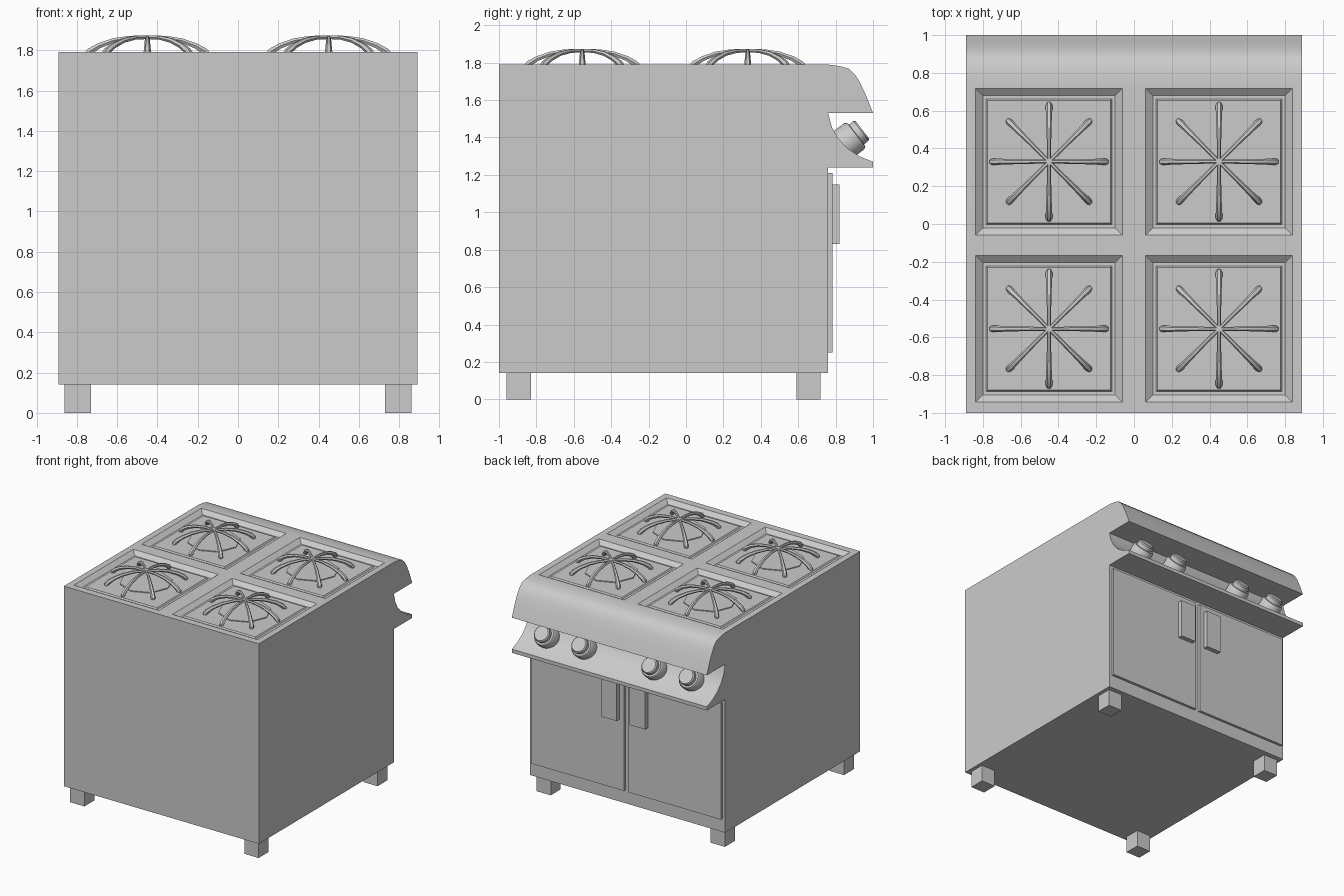
import bpy, bmesh, math
from mathutils import Vector

if "Cube" in bpy.data.objects:
    bpy.data.objects.remove(bpy.data.objects["Cube"])


def make(name, bm, smooth=False):
    bmesh.ops.recalc_face_normals(bm, faces=bm.faces[:])
    me = bpy.data.meshes.new(name)
    bm.to_mesh(me)
    bm.free()
    ob = bpy.data.objects.new(name, me)
    bpy.context.collection.objects.link(ob)
    if smooth:
        smooth_obj(ob)
    return ob


def smooth_obj(ob):
    bpy.ops.object.select_all(action='DESELECT')
    ob.select_set(True)
    bpy.context.view_layer.objects.active = ob
    bpy.ops.object.shade_smooth_by_angle(angle=math.radians(35))


def loft(bm, loops):
    """Skin closed loops of points and cap both ends."""
    rings = [[bm.verts.new(p) for p in loop] for loop in loops]
    for a, b in zip(rings, rings[1:]):
        for i in range(len(a)):
            j = (i + 1) % len(a)
            bm.faces.new((a[i], a[j], b[j], b[i]))
    bm.faces.new(rings[0])
    bm.faces.new(rings[-1][::-1])


def box(name, x0, x1, y0, y1, z0, z1):
    bm = bmesh.new()
    loft(bm, [[(x0, y0, z), (x1, y0, z), (x1, y1, z), (x0, y1, z)] for z in (z0, z1)])
    return make(name, bm)


def square(cx, cy, h, z):
    return [(cx + sx * h, cy + sy * h, z) for sx, sy in ((-1, -1), (1, -1), (1, 1), (-1, 1))]


def turned(name, profile, origin, axis, sides):
    """Revolve (radius, height) pairs about an axis."""
    q = Vector(axis).to_track_quat('Z', 'Y')
    o = Vector(origin)
    bm = bmesh.new()
    loft(bm, [[o + q @ Vector((r * math.cos(t), r * math.sin(t), h))
               for t in (2 * math.pi * i / sides for i in range(sides))] for r, h in profile])
    return make(name, bm, True)


BURNERS = [(x, y) for x in (-0.45, 0.45) for y in (-0.555, 0.33)]
TOP, FLOOR = 1.79, 1.76

# Cabinet with rolled front hood and concave control panel
side = [(-1, 0.14), (0.76, 0.14), (0.76, 1.24), (1, 1.24), (1, 1.27), (0.925, 1.3),
        (0.86, 1.345), (0.81, 1.40), (0.78, 1.455), (0.76, 1.53), (1, 1.53), (0.965, 1.62),
        (0.93, 1.695), (0.905, 1.735), (0.87, 1.768), (0.82, 1.782), (0.76, TOP), (-1, TOP)]
bm = bmesh.new()
loft(bm, [[(x, y, z) for y, z in side] for x in (-0.89, 0.89)])
body = make("cabinet", bm)

# Sloped burner wells cut into the top
bm = bmesh.new()
for cx, cy in BURNERS:
    loft(bm, [square(cx, cy, 0.35, FLOOR), square(cx, cy, 0.388, TOP), square(cx, cy, 0.388, TOP + 0.1)])
cutter = make("well_cutter", bm)
mod = body.modifiers.new("wells", 'BOOLEAN')
mod.operation = 'DIFFERENCE'
mod.solver = 'EXACT'
mod.object = cutter
bpy.context.view_layer.objects.active = body
body.select_set(True)
bpy.ops.object.modifier_apply(modifier=mod.name)
bpy.data.objects.remove(cutter)
smooth_obj(body)

for n, (cx, cy) in enumerate(BURNERS):
    # Raised plate in the well and its octagonal burner
    bm = bmesh.new()
    loft(bm, [square(cx, cy, 0.34, FLOOR - 0.01), square(cx, cy, 0.325, FLOOR + 0.01)])
    make(f"burner_plate_{n}", bm)
    turned(f"burner_{n}", [(0.2, 0), (0.2, 0.012)], (cx, cy, FLOOR + 0.005), (0, 0, 1), 8)
    # Arched eight-spoke grate
    cu = bpy.data.curves.new(f"grate_{n}", 'CURVE')
    cu.dimensions = '3D'
    cu.bevel_depth = 0.018
    cu.bevel_resolution = 1
    cu.use_fill_caps = True
    arch = [(0, 1.864, 0.55), (0.09, 1.862, 0.62), (0.17, 1.848, 0.72), (0.24, 1.822, 0.85),
            (0.285, 1.795, 1), (0.302, 1.775, 0.95), (0.305, 1.76, 0.7)]
    for k in range(8):
        a = k * math.pi / 4
        sp = cu.splines.new('POLY')
        sp.points.add(len(arch) - 1)
        for p, (r, z, w) in zip(sp.points, arch):
            p.co = (cx + r * math.cos(a), cy + r * math.sin(a), z, 1)
            p.radius = w
    ob = bpy.data.objects.new(f"grate_{n}", cu)
    bpy.context.collection.objects.link(ob)
    bpy.ops.object.select_all(action='DESELECT')
    ob.select_set(True)
    bpy.context.view_layer.objects.active = ob
    bpy.ops.object.convert(target='MESH')
    smooth_obj(bpy.context.object)

# Control knobs
for n, x in enumerate((-0.66, -0.32, 0.32, 0.66)):
    turned(f"knob_{n}", [(0.088, -0.02), (0.088, 0.07), (0.08, 0.082), (0.066, 0.084),
                         (0.066, 0.115), (0.058, 0.124)],
           (x, 0.845, 1.365), (0, 0.79, 0.61), 20)

# Doors, handles and feet
for s, tag in ((-1, "left"), (1, "right")):
    def span(a, b):
        return sorted((s * a, s * b))
    box(f"{tag}_door", *span(0.02, 0.865), 0.75, 0.782, 0.25, 1.21)
    box(f"{tag}_handle", *span(0.06, 0.2), 0.775, 0.82, 0.83, 1.15)
    box(f"{tag}_front_foot", *span(0.73, 0.86), -0.96, -0.83, 0, 0.15)
    box(f"{tag}_back_foot", *span(0.73, 0.86), 0.59, 0.72, 0, 0.15)
